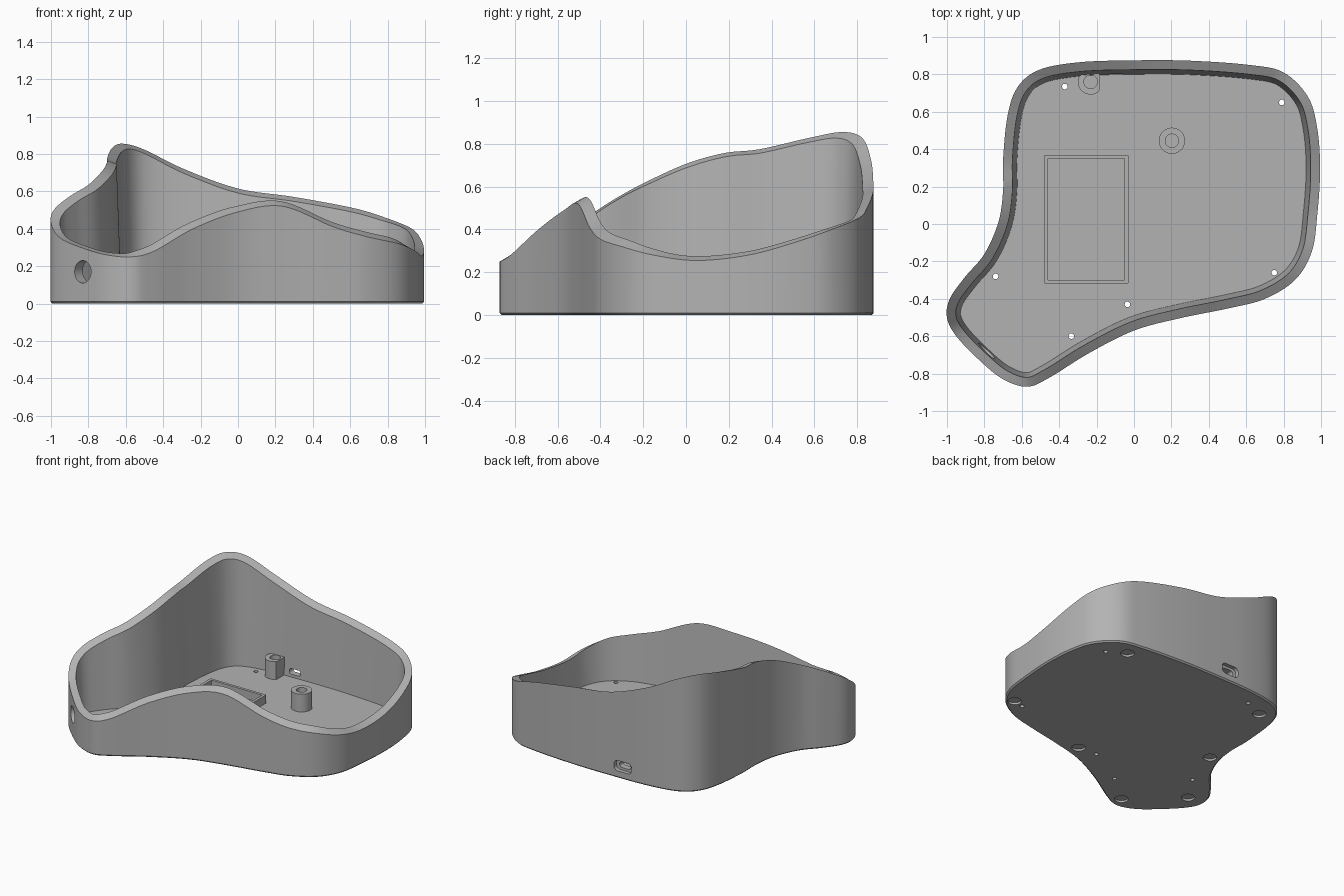
import bpy, bmesh, math
from mathutils import Vector, Matrix

cube = bpy.data.objects.get("Cube")
if cube:
    bpy.data.objects.remove(cube, do_unlink=True)

grey = bpy.data.materials.new("plain_grey")
grey.use_nodes = True
colour = (0.45, 0.45, 0.45, 1)
grey.diffuse_color = colour
for node in grey.node_tree.nodes:
    if node.type == 'BSDF_PRINCIPLED':
        node.inputs["Base Color"].default_value = colour


def finish(name, bm):
    bmesh.ops.recalc_face_normals(bm, faces=bm.faces)
    mesh = bpy.data.meshes.new(name)
    bm.to_mesh(mesh)
    bm.free()
    mesh.materials.append(grey)
    obj = bpy.data.objects.new(name, mesh)
    bpy.context.collection.objects.link(obj)
    return obj


def skin(name, rings, cap=True):
    """Join equal rings of points into a skin, capped or closed back on itself."""
    bm = bmesh.new()
    loops = [[bm.verts.new(p) for p in ring] for ring in rings]
    count = len(loops[0])
    pairs = list(zip(loops, loops[1:]))
    if not cap:
        pairs.append((loops[-1], loops[0]))
    for low, high in pairs:
        for i in range(count):
            j = (i + 1) % count
            bm.faces.new((low[i], low[j], high[j], high[i]))
    if cap:
        bm.faces.new(loops[0])
        bm.faces.new(loops[-1])
    return finish(name, bm)


def rounded(w, h, r, steps=40):
    """Rounded rectangle, or a circle when w = h = r (half sizes)."""
    pts = []
    for i in range(steps):
        a = math.tau * (i + 0.5) / steps
        c, s = math.cos(a), math.sin(a)
        pts.append((math.copysign(w - r, c) + r * c, math.copysign(h - r, s) + r * s))
    return pts


def at_height(pts, z, centre=(0, 0)):
    return [(x + centre[0], y + centre[1], z) for x, y in pts]


def tube(name, centre, outer, inner, low, high):
    return skin(name, [at_height(outer, low, centre), at_height(outer, high, centre),
                       at_height(inner, high, centre), at_height(inner, low, centre)], cap=False)


cutters = []


def cutter(name, pts, depth, place, direction):
    """Solid centred on a place, pushed through along a direction."""
    obj = skin(name, [at_height(pts, -depth), at_height(pts, depth)])
    d = Vector(direction).normalized()
    side = Vector((0, 0, 1)).cross(d)
    side = side.normalized() if side.length > 0.1 else Vector((1, 0, 0))
    up = d.cross(side)
    turn = Matrix((side, up, d)).transposed().to_4x4()
    obj.data.transform(Matrix.Translation(place) @ turn)
    obj.hide_render = True
    cutters.append(obj)


# Outer wall path: plan position and rim height
rim_path = [
    (-.57, -.87, .25), (-.45, -.82, .28), (-.24, -.69, .4), (0, -.57, .49),
    (.24, -.505, .52), (.51, -.45, .41), (.7, -.4, .355), (.86, -.3, .32),
    (.95, -.15, .28), (.98, .05, .255), (.995, .29, .28), (.98, .51, .34),
    (.93, .68, .4), (.8, .81, .455), (.62, .85, .51), (.3, .873, .57),
    (0, .875, .615), (-.29, .865, .72), (-.505, .825, .825), (-.62, .735, .855),
    (-.675, .585, .83), (-.7, .345, .775), (-.7, .18, .757), (-.725, .01, .71),
    (-.8, -.16, .635), (-.905, -.285, .57), (-.985, -.4, .5), (-1, -.5, .43),
    (-.95, -.6, .35), (-.825, -.73, .295), (-.7, -.83, .26)]


def smooth_loop(points, steps):
    pts = [Vector(p) for p in points]
    n = len(pts)
    result = []
    for i in range(n):
        a, b, c, d = (pts[(i + k) % n] for k in (-1, 0, 1, 2))
        for s in range(steps):
            t = s / steps
            result.append(b + (c - a) * t / 2 + (a * 2 - b * 5 + c * 4 - d) * t * t / 2
                          + (b * 3 - a - c * 3 + d) * t ** 3 / 2)
    return result


path = smooth_loop(rim_path, 8)
normals = []
for i, p in enumerate(path):
    run = path[(i + 1) % len(path)] - path[i - 1]
    normals.append(Vector((run.y, -run.x, 0)).normalized())


def ring(inset, z=None):
    """Wall ring; with no height given it follows the sloping rim."""
    pts = []
    for p, n in zip(path, normals):
        q = p - n * inset
        tilt = 0.6 * inset * (0.6 * n.x - 0.8 * n.y)
        q.z = p.z + tilt if z is None else z
        pts.append(q)
    return pts


# Open tray with a sloping rim and drafted inner wall
FLOOR = 0.05
shell = skin("tray_shell", [ring(.01, 0), ring(0, .01), ring(0), ring(.05), ring(.075, FLOOR)])

# Screw holes through the floor
for x, y in [(-.37, .735), (.79, .65), (.75, -.26), (-.035, -.43), (-.335, -.6), (-.74, -.28)]:
    cutter("screw_hole", rounded(.015, .015, .015, 16), .1, (x, y, 0), (0, 0, 1))

# Shallow round pockets for the feet
for x, y in [(.665, .725), (.83, -.24), (-.52, .67), (.11, -.44), (-.64, .02),
             (-.87, -.48), (-.545, -.78)]:
    cutter("foot_pocket", rounded(.045, .045, .045), .015, (x, y, 0), (0, 0, 1))

# Cable hole in the front lobe, and a recessed socket opening in the back wall
cutter("cable_hole", rounded(.06, .06, .06), .13, (-.83, -.725, .17), (-.68, -.73, 0))
cutter("socket_recess", rounded(.07, .038, .03), .03, (-.1, .875, .09), (0, 1, 0))
cutter("socket_opening", rounded(.045, .02, .018), .12, (-.1, .875, .09), (0, 1, 0))

bpy.context.view_layer.objects.active = shell
for obj in cutters:
    mod = shell.modifiers.new(obj.name, 'BOOLEAN')
    mod.operation = 'DIFFERENCE'
    mod.solver = 'EXACT'
    mod.object = obj
    bpy.ops.object.modifier_apply(modifier=mod.name)
for obj in cutters:
    bpy.data.objects.remove(obj, do_unlink=True)

# Standing posts; the rear one is flattened on one side against the wall
hole = rounded(.036, .036, .036)
tube("centre_post", (.203, .445), rounded(.07, .07, .07), hole, FLOOR - .01, .18)
flat = [(min(x, .047), min(y, .05)) for x, y in rounded(.068, .068, .068)]
tube("rear_post", (-.232, .76), flat, hole, FLOOR - .01, .18)

# Battery frame
tube("battery_frame", (-.255, .025), rounded(.225, .345, .008), rounded(.205, .325, .004),
     FLOOR - .01, .11)

# Smooth curved walls, keep the edges crisp
for obj in bpy.context.collection.objects:
    if obj.type == 'MESH' and grey.name in obj.data.materials:
        bpy.ops.object.select_all(action='DESELECT')
        obj.select_set(True)
        bpy.context.view_layer.objects.active = obj
        bpy.ops.object.shade_smooth_by_angle(angle=math.radians(30))
